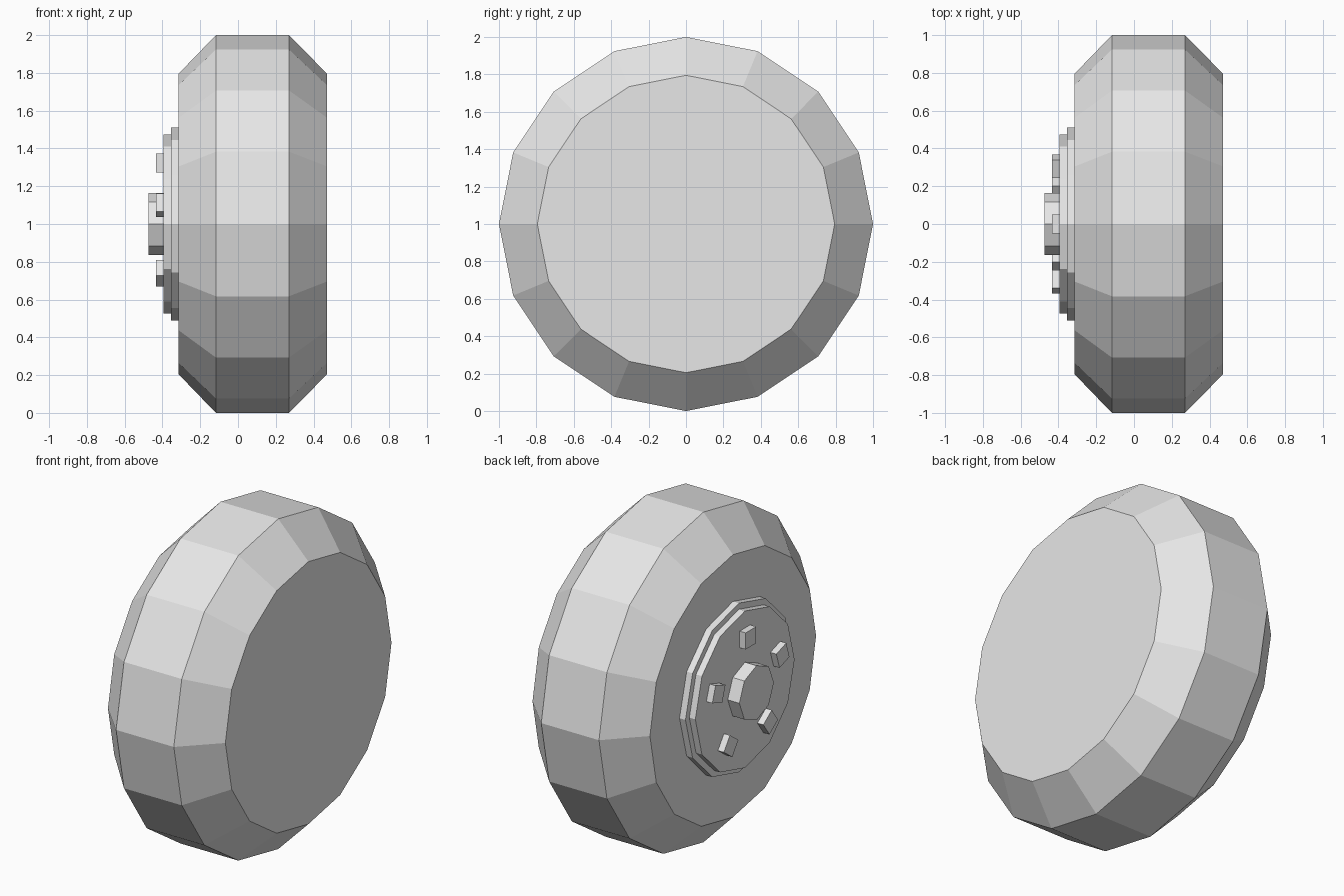
import bpy, bmesh
from math import pi, sin, cos, tau
from mathutils import Matrix

if "Cube" in bpy.data.objects:
    bpy.data.objects.remove(bpy.data.objects["Cube"], do_unlink=True)

grey = bpy.data.materials.new("light grey")
grey.use_nodes = True
grey.diffuse_color = (0.8, 0.8, 0.8, 1)
grey.node_tree.nodes["Principled BSDF"].inputs["Base Color"].default_value = grey.diffuse_color


def add_object(name, bm):
    bmesh.ops.recalc_face_normals(bm, faces=bm.faces)
    mesh = bpy.data.meshes.new(name)
    bm.to_mesh(mesh)
    bm.free()
    mesh.materials.append(grey)
    obj = bpy.data.objects.new(name, mesh)
    bpy.context.collection.objects.link(obj)
    obj.location.z = 1
    return obj


def lathe(name, profile, sides):
    """Flat-faced solid round the x axis from (x, radius) points, capped at both ends."""
    bm = bmesh.new()
    rings = [[bm.verts.new((x, r * sin(tau * i / sides), r * cos(tau * i / sides)))
              for i in range(sides)] for x, r in profile]
    for a, b in zip(rings, rings[1:]):
        for i in range(sides):
            j = (i + 1) % sides
            bm.faces.new((a[i], a[j], b[j], b[i]))
    bm.faces.new(rings[0])
    bm.faces.new(rings[-1])
    return add_object(name, bm)


# Tyre with bevelled shoulders
lathe("tyre", [(-0.315, 0.795), (-0.117, 1), (0.27, 1), (0.472, 0.795)], 16)

# Stepped hub plates and centre cap
lathe("rim_plate", [(-0.355, 0.512), (-0.315, 0.512)], 12)
lathe("hub_plate", [(-0.395, 0.475), (-0.355, 0.475)], 12)
lathe("centre_cap", [(-0.473, 0.165), (-0.395, 0.165)], 8)

# Five square wheel bolts
for n in range(5):
    bm = bmesh.new()
    bmesh.ops.create_cube(bm, size=1, matrix=Matrix.Rotation(n * tau / 5, 4, "X")
                          @ Matrix.Translation((-0.415, 0, 0.322))
                          @ Matrix.Diagonal((0.04, 0.1, 0.1, 1)))
    add_object(f"wheel_bolt_{n + 1}", bm)
